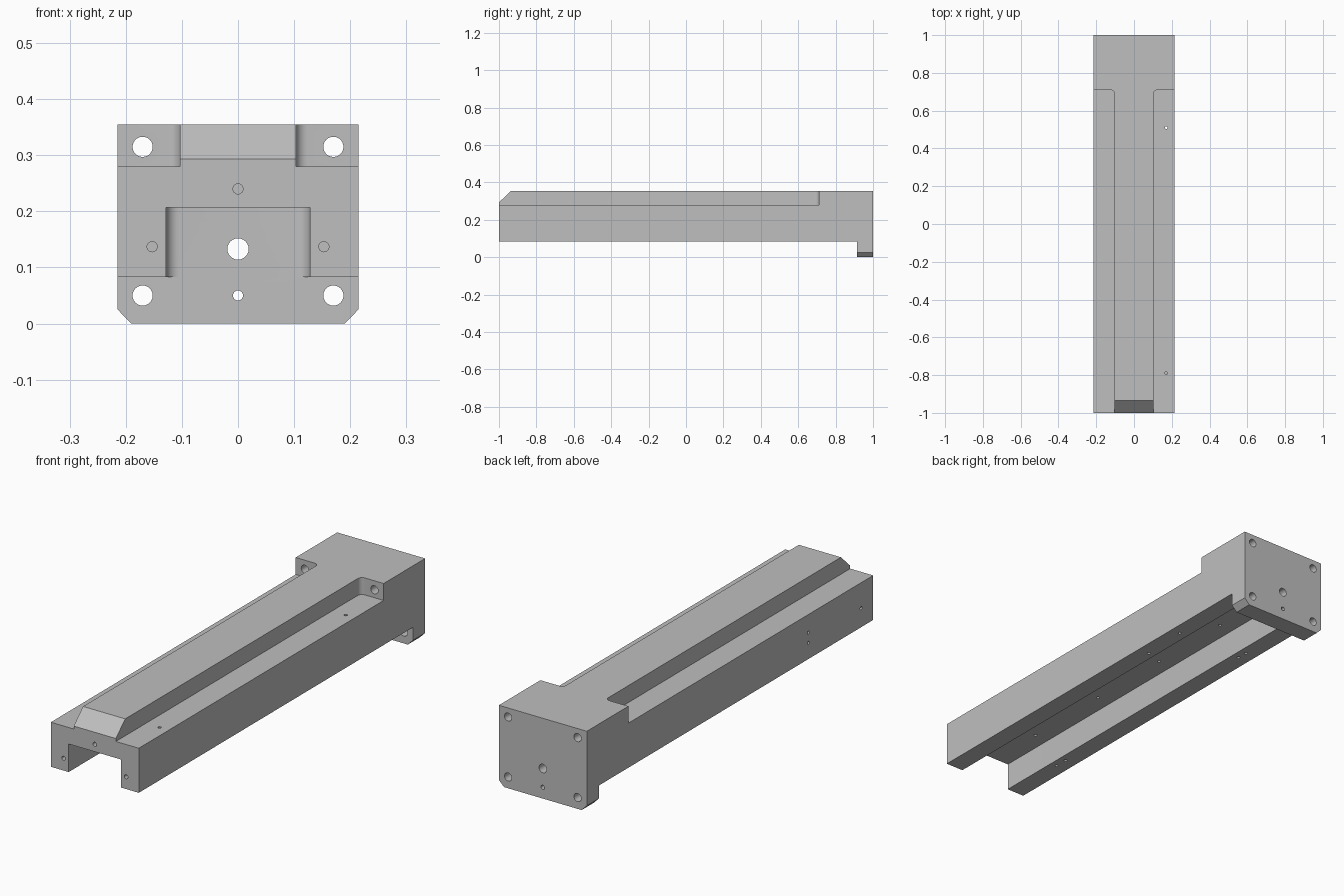
import bpy, bmesh, math
from mathutils import Vector

cube = bpy.data.objects.get("Cube")
if cube:
    bpy.data.objects.remove(cube, do_unlink=True)

W, TOP, DECK, BELLY = 0.215, 0.355, 0.28, 0.083
STEP_Y, FOOT_Y = 0.71, 0.915
RAIL, SLOT, SLOT_TOP = 0.103, 0.128, 0.207

steel = bpy.data.materials.new("grey metal")
steel.use_nodes = True
grey = (0.52, 0.52, 0.52, 1)
steel.diffuse_color = grey
steel.node_tree.nodes["Principled BSDF"].inputs["Base Color"].default_value = grey


def prism(name, points, axis, lo, hi):
    """Extrude a 2D outline along an axis; the outline uses the other two axes in order."""
    bm = bmesh.new()

    def place(p, d):
        co = list(p)
        co.insert("xyz".index(axis), d)
        return bm.verts.new(co)

    face = bm.faces.new([place(p, lo) for p in points])
    shift = Vector([hi - lo if a == axis else 0 for a in "xyz"])
    new = bmesh.ops.extrude_face_region(bm, geom=[face])["geom"]
    bmesh.ops.translate(bm, vec=shift, verts=[v for v in new if isinstance(v, bmesh.types.BMVert)])
    bmesh.ops.recalc_face_normals(bm, faces=bm.faces)
    mesh = bpy.data.meshes.new(name)
    bm.to_mesh(mesh)
    bm.free()
    mesh.materials.append(steel)
    obj = bpy.data.objects.new(name, mesh)
    bpy.context.collection.objects.link(obj)
    return obj


def arc(cx, cy, r, start, end, steps=8):
    angles = [math.radians(start + (end - start) * i / steps) for i in range(steps + 1)]
    return [(cx + r * math.cos(a), cy + r * math.sin(a)) for a in angles]


cutters = []


def cut(points, axis, lo, hi):
    obj = prism("cutter", points, axis, lo, hi)
    obj.hide_render = True
    cutters.append(obj)


def drill(a, b, r, axis, lo, hi):
    cut(arc(a, b, r, 0, 360, 24)[:-1], axis, lo, hi)


# Side silhouette: sloped nose, long beam and deep end plate
body = prism("slide_body", [(-1, BELLY), (FOOT_Y, BELLY), (FOOT_Y, 0), (1, 0),
                            (1, TOP), (-0.935, TOP), (-1, 0.293)], "x", -W, W)

# Side shoulders with a rounded inner corner, and the foot corner chamfers
r = 0.021
for s in (-1, 1):
    shoulder = [(RAIL, -1.1), (0.3, -1.1), (0.3, STEP_Y)] + arc(RAIL + r, STEP_Y - r, r, 90, 180)
    cut([(s * x, y) for x, y in shoulder], "z", DECK, 0.5)
    cut([(s * x, z) for x, z in ((0.18, -0.01), (0.26, -0.01), (0.26, 0.071))], "y", 0.8, 1.1)

# Channel under the beam with rounded end corners
r = 0.023
cut([(-SLOT, -1.1), (SLOT, -1.1)] + arc(SLOT - r, FOOT_Y - r, r, 0, 90)
    + arc(r - SLOT, FOOT_Y - r, r, 90, 180), "z", 0.05, SLOT_TOP)

# Through holes in the end plate
for s in (-1, 1):
    for z in (0.05, 0.315):
        drill(s * 0.17, z, 0.018, "y", 0.6, 1.1)
drill(0, 0.133, 0.019, "y", 0.8, 1.1)
drill(0, 0.05, 0.009, "y", 0.8, 1.1)

# Blind holes in the front
for x, z in ((-0.153, 0.137), (0.153, 0.137), (0, 0.24)):
    drill(x, z, 0.009, "y", -1.1, -0.92)

# Holes in the deck, leg undersides, channel ceiling and right flank
drill(0.17, 0.51, 0.007, "z", 0.0, 0.4)
drill(0.17, -0.79, 0.007, "z", 0.22, 0.4)
drill(0.16, 0.29, 0.007, "z", 0.0, 0.13)
for y in (-0.71, -0.65, 0.51, 0.56):
    drill(-0.16, y, 0.007, "z", 0.0, 0.13)
for y in (-0.73, -0.31, 0.1, 0.51):
    for x in (-0.057, 0.057):
        drill(x, y, 0.007, "z", 0.15, 0.25)
for y, z in ((-0.916, 0.167), (-0.547, 0.2), (-0.547, 0.155)):
    drill(y, z, 0.007, "x", -0.3, -0.18)

# Carve every cutter out of the body, then bake the result
for c in cutters:
    mod = body.modifiers.new("carve", "BOOLEAN")
    mod.operation = "DIFFERENCE"
    mod.solver = "EXACT"
    mod.object = c
bpy.context.view_layer.update()
baked = bpy.data.meshes.new_from_object(body.evaluated_get(bpy.context.evaluated_depsgraph_get()))
body.modifiers.clear()
body.data = baked
for c in cutters:
    bpy.data.objects.remove(c, do_unlink=True)

# Smooth the rounded corners and bores, keep machined edges sharp
bpy.ops.object.select_all(action="DESELECT")
body.select_set(True)
bpy.context.view_layer.objects.active = body
bpy.ops.object.shade_smooth_by_angle(angle=math.radians(30))
